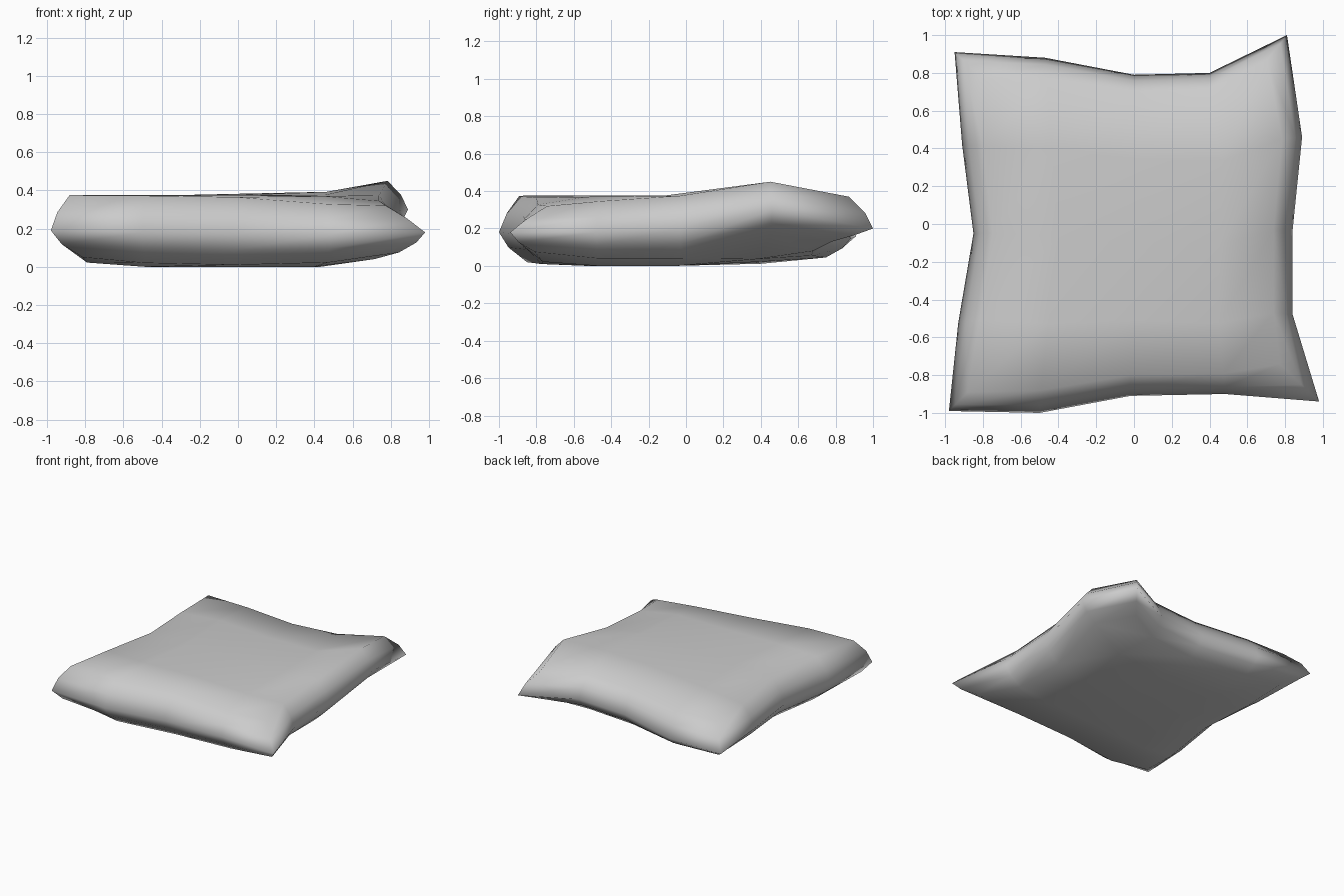
import bpy

if "Cube" in bpy.data.objects:
    bpy.data.objects.remove(bpy.data.objects["Cube"])

# Seam outline, counter-clockwise from front left: x, y, seam z, top z, bottom z
SEAM = [
    (-.98, -.99, .19, .375, .050), (-.50, -1.0, .18, .372, .020),
    (-.02, -.91, .17, .365, .010), (.48, -.90, .17, .328, .022),
    (.98, -.94, .18, .320, .075), (.84, -.48, .18, .345, .040),
    (.84, -.03, .20, .375, .040), (.89, .46, .30, .450, .160),
    (.81, 1.0, .20, .370, .130), (.40, .80, .20, .370, .080),
    (0, .79, .18, .350, .055), (-.47, .88, .145, .330, .045),
    (-.95, .91, .16, .335, .080), (-.91, .42, .17, .335, .045),
    (-.85, -.05, .17, .360, .025), (-.93, -.52, .18, .373, .022),
]
N = 4  # panels along each side
TOP_CORNERS = (.90, .79, .87, .85)     # how far each corner is pulled in
BOTTOM_CORNERS = (.83, .86, .78, .83)

verts, faces = [], []


def add(p):
    verts.append(tuple(p))
    return len(verts) - 1


def ring_cell(k):
    """Grid cell (i, j) of outline point k."""
    s, t = divmod(k, N)
    return [(t, 0), (N, t), (N - t, N), (0, N - t)][s]


def face(ids, flip):
    faces.append(ids[::-1] if flip else ids)


def shell(seam_ids, zi, corners, edge, flat, blend, flip):
    """One side of the cushion: two rounded rings and a patch filling them."""
    mid, grid, g = [], {}, {}
    for k, p in enumerate(SEAM):
        side, t = divmod(k, N)
        if t == 0:
            sx = sy = corners[side]
        else:
            sx, sy = (.98, edge) if side % 2 == 0 else (edge, .98)
        g[ring_cell(k)] = (p[0] * sx, p[1] * sy, p[zi])
        r = .45 if sx == sy and sx < .82 else .34
        mid.append(add((p[0] * (1 - (1 - sx) * r), p[1] * (1 - (1 - sy) * r),
                        p[2] + (p[zi] - p[2]) * .51)))
    # Coons patch across the middle
    for i in range(1, N):
        for j in range(1, N):
            u, v = i / N, j / N
            q = [(1-u)*g[0, j][c] + u*g[N, j][c] + (1-v)*g[i, 0][c] + v*g[i, N][c]
                 - (1-u)*(1-v)*g[0, 0][c] - u*(1-v)*g[N, 0][c]
                 - (1-u)*v*g[0, N][c] - u*v*g[N, N][c] for c in range(3)]
            q[2] = q[2] * (1 - blend) + flat * blend
            g[i, j] = q
    for c, p in g.items():
        grid[c] = add((p[0], p[1], max(p[2], 0)))
    inner = [grid[ring_cell(k)] for k in range(4 * N)]
    for a, b in ((seam_ids, mid), (mid, inner)):
        for k in range(4 * N):
            n = (k + 1) % (4 * N)
            face([a[k], a[n], b[n], b[k]], flip)
    for i in range(N):
        for j in range(N):
            face([grid[i, j], grid[i+1, j], grid[i+1, j+1], grid[i, j+1]], flip)


seam = [add(p[:3]) for p in SEAM]
shell(seam, 3, TOP_CORNERS, .88, .378, .7, False)   # upper side
shell(seam, 4, BOTTOM_CORNERS, .85, 0, .6, True)    # underside

# Cushion object
mesh = bpy.data.meshes.new("cushion")
mesh.from_pydata(verts, [], faces)
mesh.update()
cushion = bpy.data.objects.new("cushion", mesh)
bpy.context.collection.objects.link(cushion)
for p in mesh.polygons:
    p.use_smooth = True
